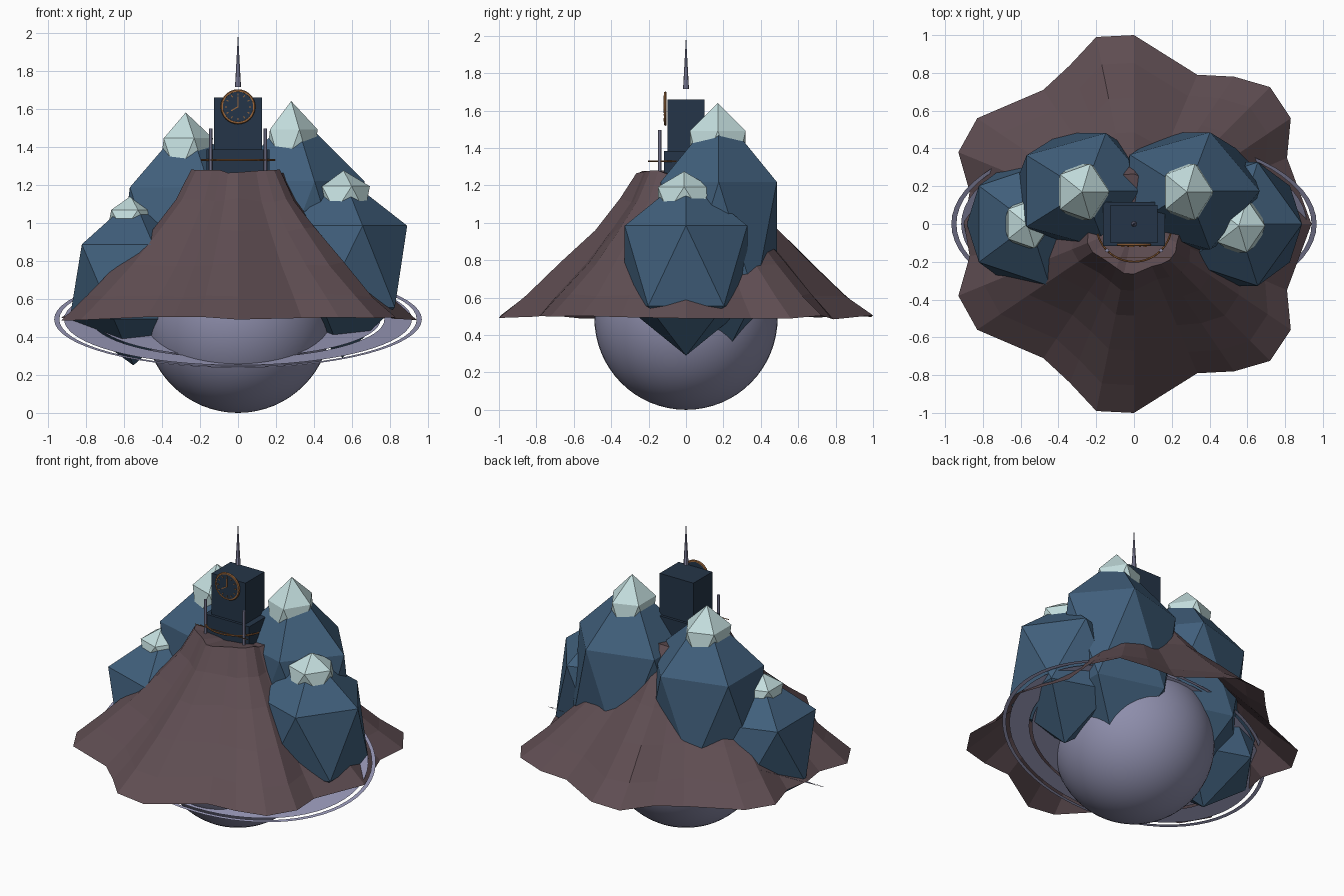
import bpy, bmesh, math, random
from mathutils import Matrix, Vector

if "Cube" in bpy.data.objects:
    bpy.data.objects.remove(bpy.data.objects["Cube"])

random.seed(4)


def material(name, r, g, b):
    m = bpy.data.materials.new(name)
    m.diffuse_color = (r, g, b, 1)
    m.use_nodes = True
    m.node_tree.nodes["Principled BSDF"].inputs["Base Color"].default_value = m.diffuse_color
    return m


BROWN = material("brown earth", .115, .075, .085)
BLUE = material("blue rock", .052, .115, .2)
SNOW = material("pale snow", .55, .73, .73)
LILAC = material("lilac stone", .27, .27, .41)
NAVY = material("navy tower", .018, .036, .065)
COPPER = material("copper trim", .34, .14, .045)


def make(name, bm, mat, smooth=False):
    bmesh.ops.recalc_face_normals(bm, faces=bm.faces)
    me = bpy.data.meshes.new(name)
    bm.to_mesh(me)
    bm.free()
    me.materials.append(mat)
    for p in me.polygons:
        p.use_smooth = smooth
    ob = bpy.data.objects.new(name, me)
    bpy.context.collection.objects.link(ob)
    return ob


def box(name, mat, centre, size, rot=None):
    bm = bmesh.new()
    bmesh.ops.create_cube(bm, size=1)
    m = Matrix.Translation(centre) @ (rot or Matrix()) @ Matrix.Diagonal((*size, 1))
    bm.transform(m)
    return make(name, bm, mat)


def cone(name, mat, centre, r1, r2, depth, n, rot=None, smooth=False):
    bm = bmesh.new()
    bmesh.ops.create_cone(bm, cap_ends=True, segments=n, radius1=r1, radius2=r2, depth=depth)
    bm.transform(Matrix.Translation(centre) @ (rot or Matrix()))
    return make(name, bm, mat, smooth)


def tube(name, mat, centre, radius, thick, a0, a1, n, rot=None):
    """Swept hoop, whole or partial, around the local z axis."""
    bm = bmesh.new()
    rows = []
    for i in range(n + 1):
        a = a0 + (a1 - a0) * i / n
        rows.append([bm.verts.new(((radius + thick * math.cos(b)) * math.cos(a),
                                   (radius + thick * math.cos(b)) * math.sin(a),
                                   thick * math.sin(b)))
                     for b in [math.tau * k / 6 for k in range(6)]])
    for p, q in zip(rows, rows[1:]):
        for k in range(6):
            bm.faces.new((p[k], q[k], q[(k + 1) % 6], p[(k + 1) % 6]))
    bm.transform(Matrix.Translation(centre) @ (rot or Matrix()))
    return make(name, bm, mat)


def crag(name, mat, x, y, z, rx, ry, rz):
    bm = bmesh.new()
    bmesh.ops.create_icosphere(bm, subdivisions=1, radius=1)
    bm.transform(Matrix.Translation((x, y, z)) @ Matrix.Diagonal((rx, ry, rz, 1)))
    return make(name, bm, mat)


# planet
bm = bmesh.new()
bmesh.ops.create_uvsphere(bm, u_segments=48, v_segments=32, radius=.49)
bm.transform(Matrix.Translation((0, 0, .49)))
make("planet", bm, LILAC, True)

# flat tilted oval rings
tilt = math.atan2(.255, .47)
for name, r0, r1 in (("inner_ring", .48, .75), ("middle_ring", .77, .915), ("outer_ring", .94, .967)):
    bm = bmesh.new()
    n = 64
    loops = [[bm.verts.new((r * math.cos(math.tau * i / n), .553 * r * math.sin(math.tau * i / n), 0))
              for i in range(n)] for r in (r0, r1)]
    for i in range(n):
        j = (i + 1) % n
        bm.faces.new((loops[0][i], loops[1][i], loops[1][j], loops[0][j]))
    bm.transform(Matrix.Translation((0, 0, .492)) @ Matrix.Rotation(tilt, 4, 'X'))
    make(name, bm, LILAC)

# mountain skirt: half outline mirrored across y, drawn up to a crater
half = [(.94, 0), (.81, .35), (.83, .56), (.72, .725), (.53, .78), (.335, .79), (0, 1),
        (-.2, .99), (-.34, .84), (-.48, .71), (-.83, .56), (-.93, .38), (-.87, .17), (-.9, 0)]
rim = half + [(x, -y) for x, y in half[-2:0:-1]]
bm = bmesh.new()
rows = []
for t in (0, .12, .3, .55, .8, 1):
    row = []
    for x, y in rim:
        r = math.hypot(x, y)
        top = .25 + .15 * (r - .9)
        k = (top + (r - top) * t) / r
        z = 1.27 - .775 * t ** .78 + random.uniform(-.012, .012)
        row.append(bm.verts.new((x * k, y * k, z)))
    rows.append(row)
n = len(rim)
for p, q in zip(rows, rows[1:]):
    for i in range(n):
        bm.faces.new((p[i], q[i], q[(i + 1) % n], p[(i + 1) % n]))
mid = bm.verts.new((0, 0, 1.235))
for i in range(n):
    bm.faces.new((mid, rows[0][i], rows[0][(i + 1) % n]))
make("mountain", bm, BROWN)

# blue crags and their snow caps
for name, rock, snow in (
        ("right", (.55, 0, .77, .38, .385, .48), (.555, -.01, 1.125, .155, .165, .15)),
        ("left", (-.55, 0, .69, .375, .385, .44), (-.565, 0, 1.01, .14, .15, .13)),
        ("back_right", (.285, .175, .91, .425, .365, .69), (.28, .17, 1.37, .155, .175, .27)),
        ("back_left", (-.265, .175, .9, .42, .36, .64), (-.275, .17, 1.335, .16, .175, .245))):
    crag(name + "_crag", BLUE, *rock)
    crag(name + "_snow", SNOW, *snow)

# clock tower with floating spire
box("tower_base", NAVY, (0, 0, 1.29), (.33, .235, .19))
box("tower_body", NAVY, (0, 0, 1.52), (.25, .2, .28))
cone("spire", LILAC, (0, 0, 1.857), .016, 0, .286, 8)
for s, side in ((-1, "left"), (1, "right")):
    cone(side + "_post", LILAC, (s * .143, -.14, 1.365), .01, .01, .26, 8)

# clock: disc, hoop, hour marks and hands
face = Matrix.Rotation(math.pi / 2, 4, 'X')
C = Vector((0, -.11, 1.61))
cone("clock_face", NAVY, C, .083, .083, .012, 32, face)
tube("clock_rim", COPPER, C, .084, .008, 0, math.tau, 32, face)
for i in range(12):
    a = math.tau * i / 12
    d = Vector((math.sin(a), 0, math.cos(a)))
    box("hour_mark", COPPER, C + d * .064 + Vector((0, -.008, 0)), (.005, .005, .011),
        Matrix.Rotation(a, 4, 'Y'))
for name, a, length in (("minute_hand", 0, .055), ("hour_hand", math.radians(240), .042)):
    d = Vector((math.sin(a), 0, math.cos(a)))
    box(name, COPPER, C + d * length / 2 + Vector((0, -.009, 0)), (.006, .005, length),
        Matrix.Rotation(a, 4, 'Y'))

# balcony rail: curved hoop and straight bar
tube("balcony_rail", COPPER, (0, 0, 1.33), .2, .005, math.radians(-165), math.radians(-15), 24)
box("balcony_bar", COPPER, (0, -.175, 1.33), (.39, .003, .004))
